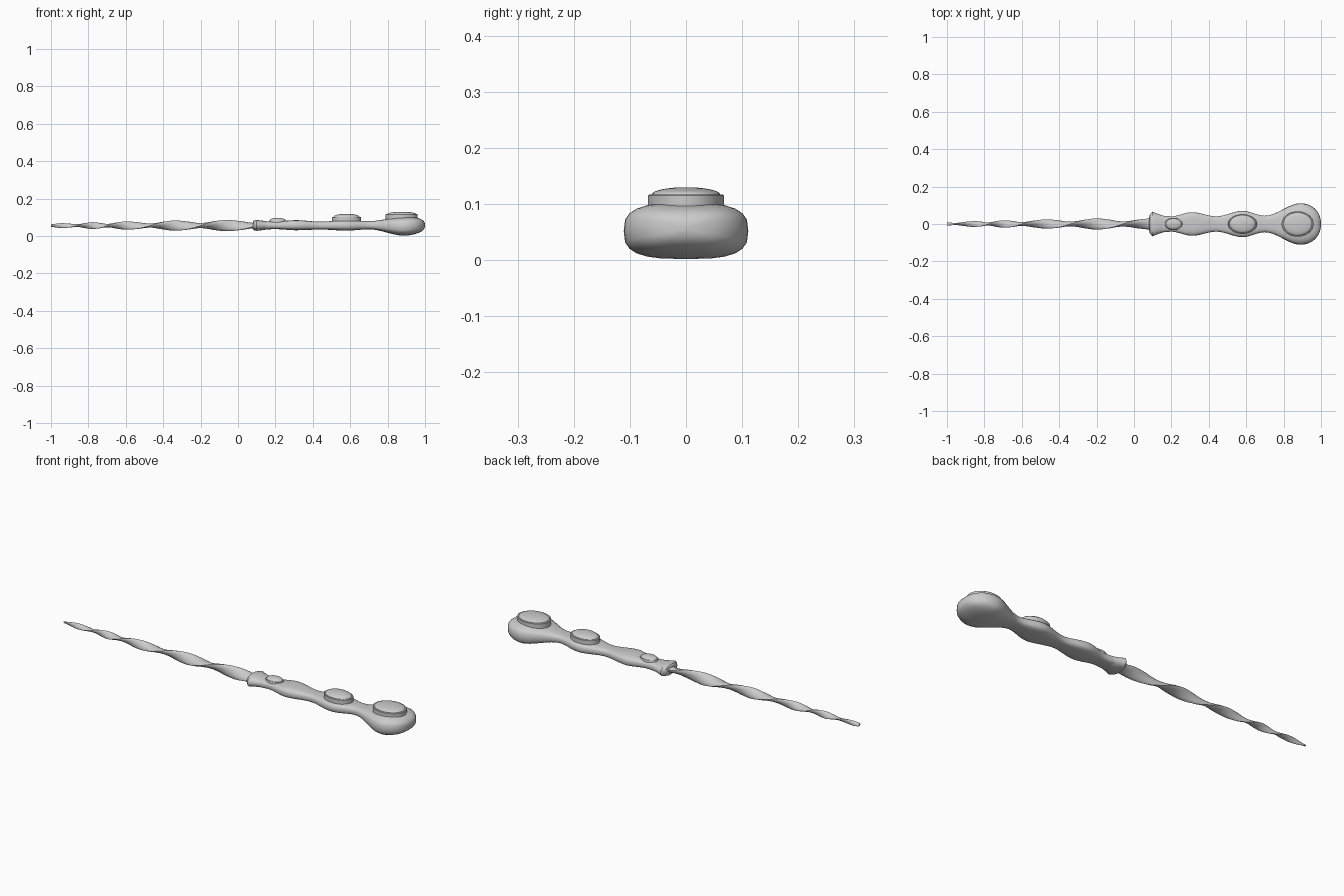
import bpy, math

if "Cube" in bpy.data.objects:
    bpy.data.objects.remove(bpy.data.objects["Cube"])

ZC = 0.056  # height of the long axis


def interp(table, x):
    # smooth interpolation through (x, values...) rows
    for a, b in zip(table, table[1:]):
        if x <= b[0]:
            t = (x - a[0]) / (b[0] - a[0])
            return [p + (q - p) * t for p, q in zip(a[1:], b[1:])], t, a, b
    return list(table[-1][1:]), 1, table[-1], table[-1]


def eased(table, x):
    _, t, a, b = interp(table, x)
    t = t * t * (3 - 2 * t)
    return [p + (q - p) * t for p, q in zip(a[1:], b[1:])]


def loft(name, rings, angle=40):
    n = len(rings[0])
    verts = [v for r in rings for v in r]
    faces = [(i * n + j, i * n + (j + 1) % n, (i + 1) * n + (j + 1) % n, (i + 1) * n + j)
             for i in range(len(rings) - 1) for j in range(n)]
    faces += [tuple(range(n))[::-1], tuple(range(len(verts) - n, len(verts)))]
    me = bpy.data.meshes.new(name)
    me.from_pydata(verts, [], faces)
    ob = bpy.data.objects.new(name, me)
    bpy.context.collection.objects.link(ob)
    bpy.ops.object.select_all(action='DESELECT')
    ob.select_set(True)
    bpy.context.view_layer.objects.active = ob
    bpy.ops.object.mode_set(mode='EDIT')
    bpy.ops.mesh.select_all(action='SELECT')
    bpy.ops.mesh.normals_make_consistent(inside=False)
    bpy.ops.object.mode_set(mode='OBJECT')
    bpy.ops.object.shade_smooth_by_angle(angle=math.radians(angle))
    return ob


def section(x, w, h, zc=ZC, power=2.0, roll=0.0, n=24):
    # superellipse ring across the x axis
    ring = []
    for j in range(n):
        a = 2 * math.pi * j / n
        c, s = math.cos(a), math.sin(a)
        y = w * math.copysign(abs(c) ** (2 / power), c)
        z = h * math.copysign(abs(s) ** (2 / power), s)
        ring.append((x, y * math.cos(roll) - z * math.sin(roll),
                     zc + y * math.sin(roll) + z * math.cos(roll)))
    return ring


# handle: x, half width, half height, centre height
HANDLE = [(0.13, 0.046, 0.022, 0.057), (0.20, 0.041, 0.020, 0.057),
          (0.31, 0.063, 0.027, 0.058), (0.44, 0.041, 0.021, 0.056),
          (0.58, 0.070, 0.028, 0.057), (0.70, 0.044, 0.022, 0.058),
          (0.89, 0.111, 0.050, 0.052)]
rings = []
for i in range(49):
    x = 0.13 + 0.76 * i / 48
    w, h, z = eased(HANDLE, x)
    rings.append(section(x, w, h, z, 3.0))
for i in range(1, 10):
    a = math.pi / 2 * i / 9.3
    k = math.cos(a)
    rings.append(section(0.89 + 0.11 * math.sin(a), 0.111 * k ** 0.9, 0.050 * k ** 0.75, 0.052 + 0.006 * math.sin(a), 3.0))
loft("handle", rings)

# flared collar where the blade meets the handle
COLLAR = [(0.08, 0.030, 0.020), (0.085, 0.050, 0.026), (0.10, 0.066, 0.029),
          (0.125, 0.055, 0.026), (0.155, 0.045, 0.022), (0.18, 0.038, 0.018)]
loft("collar", [section(x, w, h, 0.057, 2.4) for x, w, h in COLLAR], 30)

# twisted blade: x, quarter turns
TWIST = [(-1.0, 7.6), (-0.95, 7), (-0.86, 6), (-0.78, 5), (-0.70, 4), (-0.60, 3),
         (-0.47, 2), (-0.34, 1), (-0.20, 0), (-0.06, -1), (0.10, -2)]
WIDTH = [(-1.0, 0.009), (-0.95, 0.013), (-0.78, 0.018), (-0.60, 0.022),
         (-0.34, 0.027), (-0.20, 0.030), (0.10, 0.030)]
rings = []
for i in range(111):
    x = -1.0 + 1.1 * i / 110
    w = interp(WIDTH, x)[0][0]
    q = interp(TWIST, x)[0][0]
    rings.append(section(x, w, w * 0.46, ZC, 2.0, q * math.pi / 2, 12))
loft("twisted_blade", rings)


# oval stones: straight setting with a low dome
def stone(name, x, rx, ry, base, rim, top):
    n = 40
    prof = [(1.0, base), (1.0, rim - 0.002), (0.97, rim), (0.90, rim)]
    prof += [(0.90 * math.cos(t), rim + (top - rim) * math.sin(t))
             for t in [math.pi / 2 * k / 8 for k in range(1, 8)]]
    loft(name, [[(x + rx * r * math.cos(2 * math.pi * j / n),
                  ry * r * math.sin(2 * math.pi * j / n), z) for j in range(n)]
                for r, z in prof], 35)


stone("pommel_stone", 0.875, 0.086, 0.068, 0.075, 0.117, 0.130)
stone("grip_stone", 0.58, 0.077, 0.053, 0.070, 0.103, 0.119)
stone("collar_stone", 0.212, 0.047, 0.033, 0.060, 0.084, 0.097)
